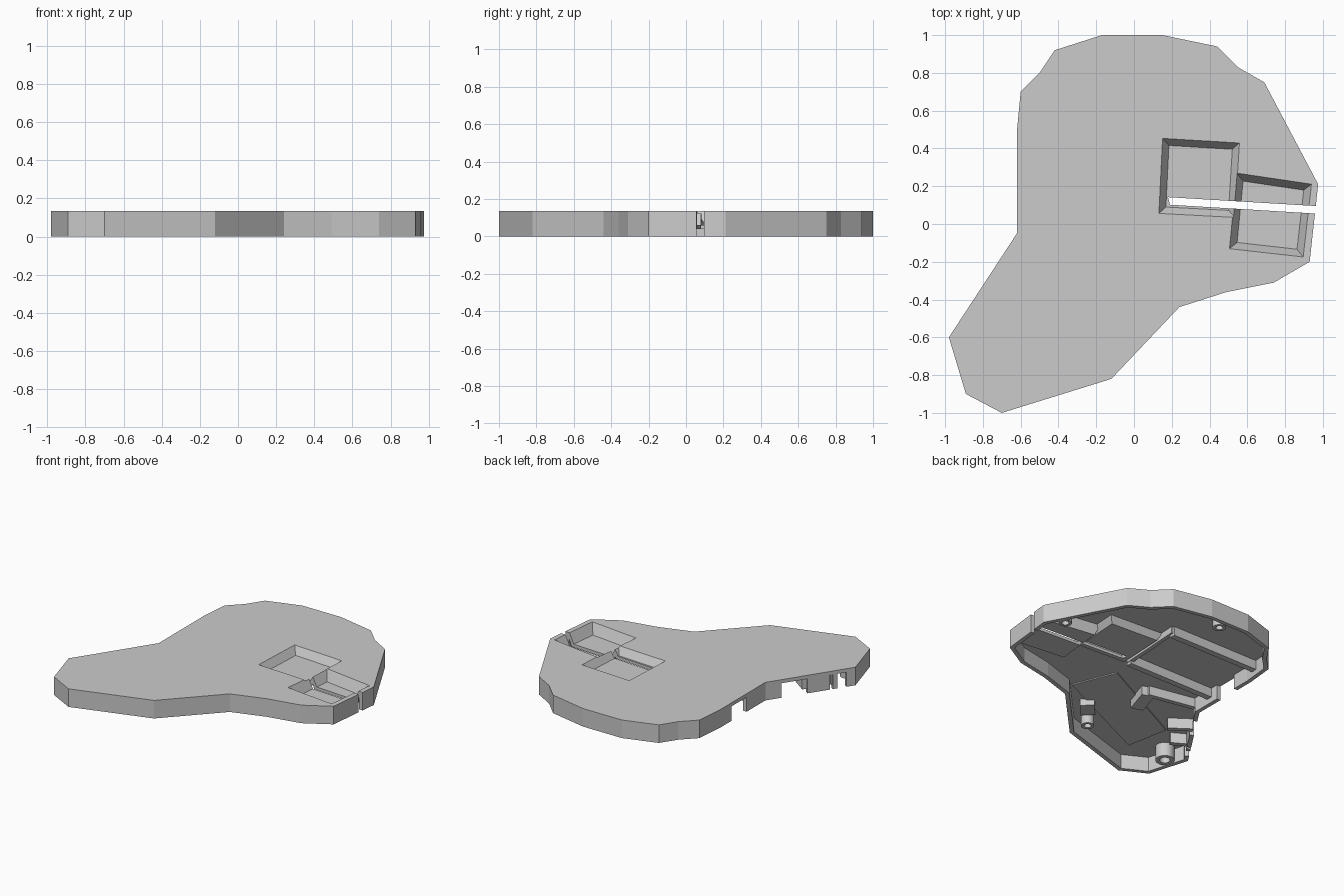
import bpy, bmesh, math
from mathutils import Vector

if "Cube" in bpy.data.objects:
    bpy.data.objects.remove(bpy.data.objects["Cube"])

grey = bpy.data.materials.new("plain_grey")
grey.use_nodes = True
COLOUR = (0.6, 0.6, 0.6, 1)
grey.diffuse_color = COLOUR
grey.node_tree.nodes["Principled BSDF"].inputs["Base Color"].default_value = COLOUR

HEIGHT, CEILING, WALL = 0.135, 0.108, 0.03


def inset(points, amount):
    """Move each side of a clockwise polygon inward."""
    result = []
    for i, p in enumerate(points):
        a, b, c = Vector(points[i - 1]), Vector(p), Vector(points[(i + 1) % len(points)])
        d1, d2 = (b - a).normalized(), (c - b).normalized()
        n1, n2 = Vector((d1.y, -d1.x)), Vector((d2.y, -d2.x))
        result.append(tuple(b + (n1 + n2) * (amount / (1 + n1.dot(n2)))))
    return result


def prism(name, points, low, high, taper=0.0):
    """Clockwise outline raised from low to high, narrower at the bottom by taper."""
    bm = bmesh.new()
    bottom = [bm.verts.new((*p, low)) for p in inset(points, taper)]
    top = [bm.verts.new((*p, high)) for p in points]
    bm.faces.new(bottom)
    bm.faces.new(top)
    for i in range(len(points)):
        bm.faces.new((bottom[i - 1], bottom[i], top[i], top[i - 1]))
    bmesh.ops.recalc_face_normals(bm, faces=bm.faces)
    mesh = bpy.data.meshes.new(name)
    bm.to_mesh(mesh)
    bm.free()
    mesh.materials.append(grey)
    obj = bpy.data.objects.new(name, mesh)
    bpy.context.collection.objects.link(obj)
    return obj


def combine(target, other, operation):
    """Apply a boolean and discard the helper."""
    mod = target.modifiers.new("combine", 'BOOLEAN')
    mod.object, mod.operation, mod.solver = other, operation, 'EXACT'
    bpy.context.view_layer.objects.active = target
    bpy.ops.object.modifier_apply(modifier=mod.name)
    bpy.data.objects.remove(other)


def strip(a, b, width):
    """Clockwise rectangle along the line from a to b."""
    a, b = Vector(a), Vector(b)
    d = (b - a).normalized() * width / 2
    n = Vector((-d.y, d.x))
    return [tuple(a + n), tuple(b + n), tuple(b - n), tuple(a - n)]


def circle(centre, radius, sides=24):
    return [(centre[0] + radius * math.cos(-math.tau * i / sides),
             centre[1] + radius * math.sin(-math.tau * i / sides)) for i in range(sides)]


# Cover: hollow tray open at the bottom
outline = [(-.17, 1), (.15, 1), (.44, .94), (.55, .83), (.69, .75), (.975, .21),
           (.93, -.2), (.74, -.31), (.49, -.36), (.24, -.44), (-.12, -.82),
           (-.7, -1), (-.89, -.9), (-.98, -.6), (-.62, -.05), (-.62, .49),
           (-.6, .7), (-.5, .8), (-.42, .92)]
cover = prism("cover", outline, 0, HEIGHT)
combine(cover, prism("cavity", inset(outline, WALL), -.1, CEILING), 'DIFFERENCE')

# Stepped pocket with sloping sides, seen from below as a basin
pockets = [([(.145, .46), (.565, .435), (.54, .028), (.125, .05)], .08),
           ([(.54, .275), (.945, .215), (.9, -.18), (.5, -.135)], .06)]
for points, floor in pockets:
    combine(cover, prism("basin", inset(points, -.014), floor - .022, HEIGHT - .01, .035), 'UNION')
for points, floor in pockets:
    combine(cover, prism("recess", points, floor, HEIGHT + .01, .042), 'DIFFERENCE')

# Slot through the pocket and the outer wall
slot = [(.18, .142), (1.05, .09), (1.05, .05), (.19, .102)]
combine(cover, prism("slot", slot, -.1, .3), 'DIFFERENCE')

# Openings in the left wall
corner, tail = Vector((-.62, -.05)), Vector((-.98, -.6))
gaps = [((-.62, .35), (-.62, .17))]
gaps += [(corner.lerp(tail, s), corner.lerp(tail, e)) for s, e in ((.18, .47), (.72, .75), (.8, .9))]
for a, b in gaps:
    combine(cover, prism("opening", strip(a, b, .09), -.1, CEILING), 'DIFFERENCE')

# Compartment rails and other ribs under the cover
ribs = {"back_rail": ((-.6, .57), (.14, .57), .045, .04),
        "front_rail": ((-.6, .09), (.12, .09), .045, .04),
        "end_rail": ((.11, .08), (.14, .58), .03, .06),
        "corner_block": ((-.25, -.15), (-.31, -.34), .09, .04),
        "corner_rib": ((-.25, -.15), (-.6, -.08), .035, .04),
        "middle_rib": ((-.63, -.4), (-.77, -.3), .035, .03),
        "tail_rib": ((-.77, -.54), (-.89, -.47), .035, .03),
        "front_block": ((-.04, -.54), (-.13, -.64), .1, .06)}
for name, (a, b, width, low) in ribs.items():
    prism(name, strip(a, b, width), low, CEILING + .005)

# Shallow plate on the ceiling
prism("ceiling_plate", [(.04, -.13), (.17, -.45), (-.65, -.83), (-.71, -.51)], CEILING - .008, CEILING + .005)

# Hollow screw posts
posts = {"side_post": ((.85, .29), .045), "back_post": ((.01, .91), .045),
         "tail_post": ((-.86, -.7), .065), "front_post": ((-.16, -.68), .045)}
for name, (centre, radius) in posts.items():
    post = prism(name, circle(centre, radius), .005, CEILING + .005)
    combine(post, prism("bore", circle(centre, radius * .55), -.1, CEILING - .02), 'DIFFERENCE')
    bpy.ops.object.select_all(action='DESELECT')
    post.select_set(True)
    bpy.ops.object.shade_smooth_by_angle()
